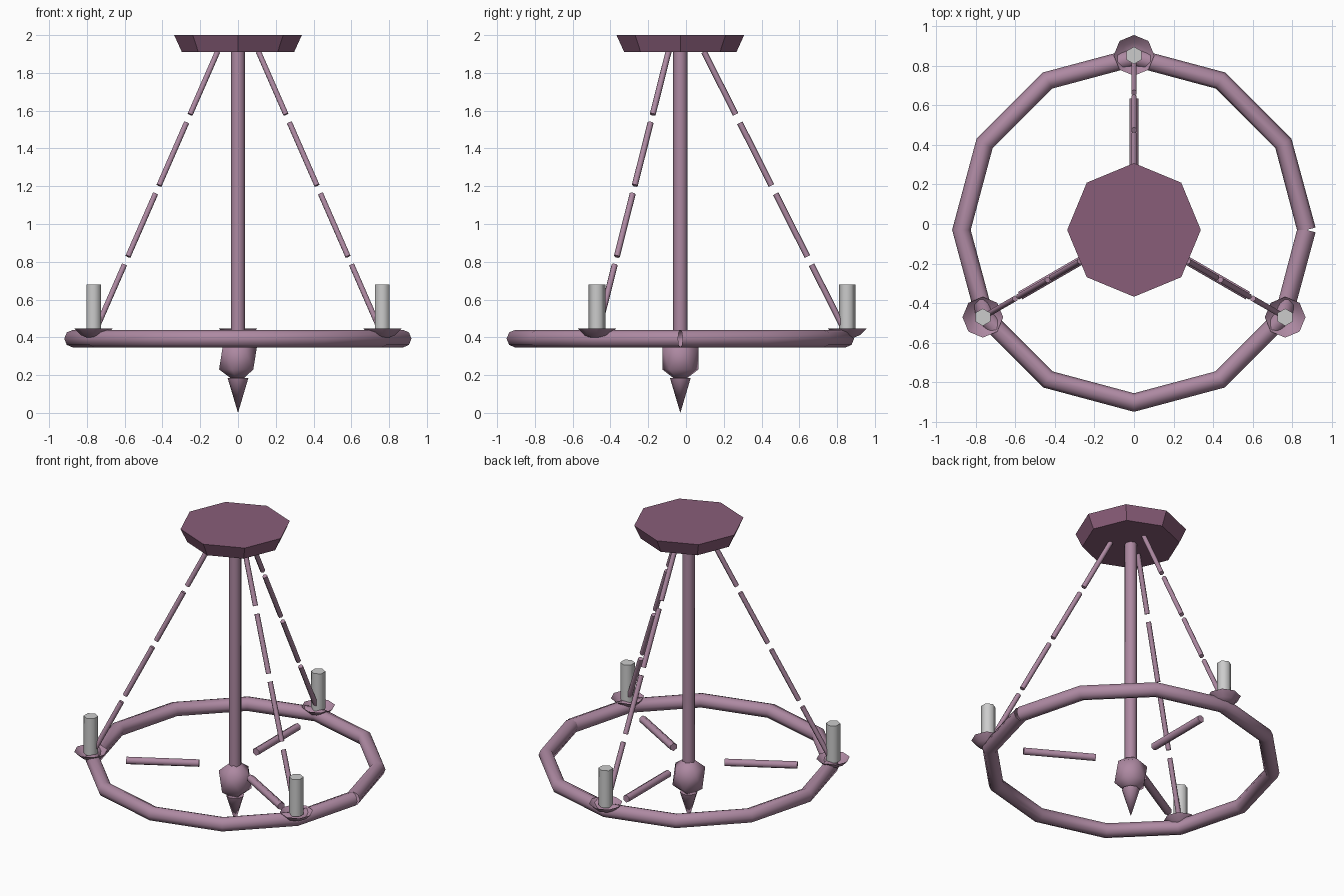
import bpy, bmesh, math
from mathutils import Vector, Matrix

if "Cube" in bpy.data.objects:
    bpy.data.objects.remove(bpy.data.objects["Cube"])

CY = -0.03          # axis of the fixture
RING_R, RING_Z = 0.873, 0.393


def material(name, rgb):
    m = bpy.data.materials.new(name)
    m.diffuse_color = (*rgb, 1)
    m.use_nodes = True
    m.node_tree.nodes["Principled BSDF"].inputs["Base Color"].default_value = m.diffuse_color
    return m


METAL = material("mauve_metal", (0.42, 0.25, 0.36))
DARK = material("dark_mauve", (0.25, 0.11, 0.19))


def finish(name, bm, mat=None, smooth=True):
    bmesh.ops.recalc_face_normals(bm, faces=bm.faces)
    me = bpy.data.meshes.new(name)
    bm.to_mesh(me)
    bm.free()
    ob = bpy.data.objects.new(name, me)
    bpy.context.collection.objects.link(ob)
    if mat:
        me.materials.append(mat)
    if smooth:
        bpy.ops.object.select_all(action='DESELECT')
        ob.select_set(True)
        bpy.context.view_layer.objects.active = ob
        bpy.ops.object.shade_smooth_by_angle(angle=math.radians(62))
    return ob


def rod(name, p, q, r1, r2, sides, mat=None, smooth=True):
    """Capped cylinder or cone from p to q."""
    p, q = Vector(p), Vector(q)
    d = q - p
    rot = Matrix.Identity(4)
    if abs(d.x) + abs(d.y) > 1e-6:
        rot = d.to_track_quat('Z', 'Y').to_matrix().to_4x4()
    bm = bmesh.new()
    bmesh.ops.create_cone(bm, cap_ends=True, segments=sides, radius1=r1,
                          radius2=r2, depth=d.length,
                          matrix=Matrix.Translation((p + q) / 2) @ rot)
    return finish(name, bm, mat, smooth)


def polar(r, a, z):
    return Vector((r * math.cos(a), CY + r * math.sin(a), z))


# ceiling canopy, central stem and finial
rod("canopy", (0, CY, 1.91), (0, CY, 2.0), 0.297, 0.338, 8, DARK, False)
rod("stem", (0, CY, 0.3), (0, CY, 1.93), 0.038, 0.038, 8, METAL)
rod("finial", (0, CY, 0.0), (0, CY, 0.185), 0.0, 0.055, 8, METAL)

# faceted hub
bm = bmesh.new()
bmesh.ops.create_icosphere(bm, subdivisions=1, radius=0.112)
bmesh.ops.scale(bm, vec=(1, 1, 1.2), verts=bm.verts)
bmesh.ops.translate(bm, vec=(0, CY, 0.29), verts=bm.verts)
finish("hub", bm, METAL)

# twelve-segment ring with a seam on the right
cu = bpy.data.curves.new("ring", 'CURVE')
cu.dimensions = '3D'
cu.bevel_depth = 0.047
cu.bevel_resolution = 2
sp = cu.splines.new('POLY')
sp.points.add(12)
for i, pt in enumerate(sp.points):
    pt.co = (*polar(RING_R, math.tau * i / 12, RING_Z), 1)
ring = bpy.data.objects.new("ring", cu)
bpy.context.collection.objects.link(ring)
cu.materials.append(METAL)
bpy.ops.object.select_all(action='DESELECT')
ring.select_set(True)
bpy.context.view_layer.objects.active = ring
bpy.ops.object.convert(target='MESH')
bpy.ops.object.shade_smooth_by_angle(angle=math.radians(62))

# three stations: arm, chain, drip bowl and candle
for k in range(3):
    a = math.radians(90 + 120 * k)
    rod(f"arm_{k+1}", polar(0.22, a, 0.39), polar(0.665, a, 0.39),
        0.025, 0.025, 6, METAL)
    for j in range(4):
        top = 1.912 - 0.376 * j
        low = top - 0.332
        rod(f"chain_link_{k+1}_{j+1}", polar(0.125 + 0.505 * (1.912 - top), a, top),
            polar(0.125 + 0.505 * (1.912 - low), a, low), 0.016, 0.016, 6, METAL)
    # shallow open bowl turned around the candle axis
    c = polar(0.883, a, 0)
    bm = bmesh.new()
    profile = [(0.103, 0.447), (0.068, 0.412), (0.03, 0.396)]
    rows = [[bm.verts.new((c.x + r * math.cos(math.tau * i / 8),
                           c.y + r * math.sin(math.tau * i / 8), z))
             for i in range(8)] for r, z in profile]
    for u, v in zip(rows, rows[1:]):
        for i in range(8):
            n = (i + 1) % 8
            bm.faces.new((u[i], v[i], v[n], u[n]))
    bm.faces.new(rows[-1])
    finish(f"drip_bowl_{k+1}", bm, METAL)
    rod(f"candle_{k+1}", (c.x, c.y, 0.43), (c.x, c.y, 0.68), 0.044, 0.044, 6)
